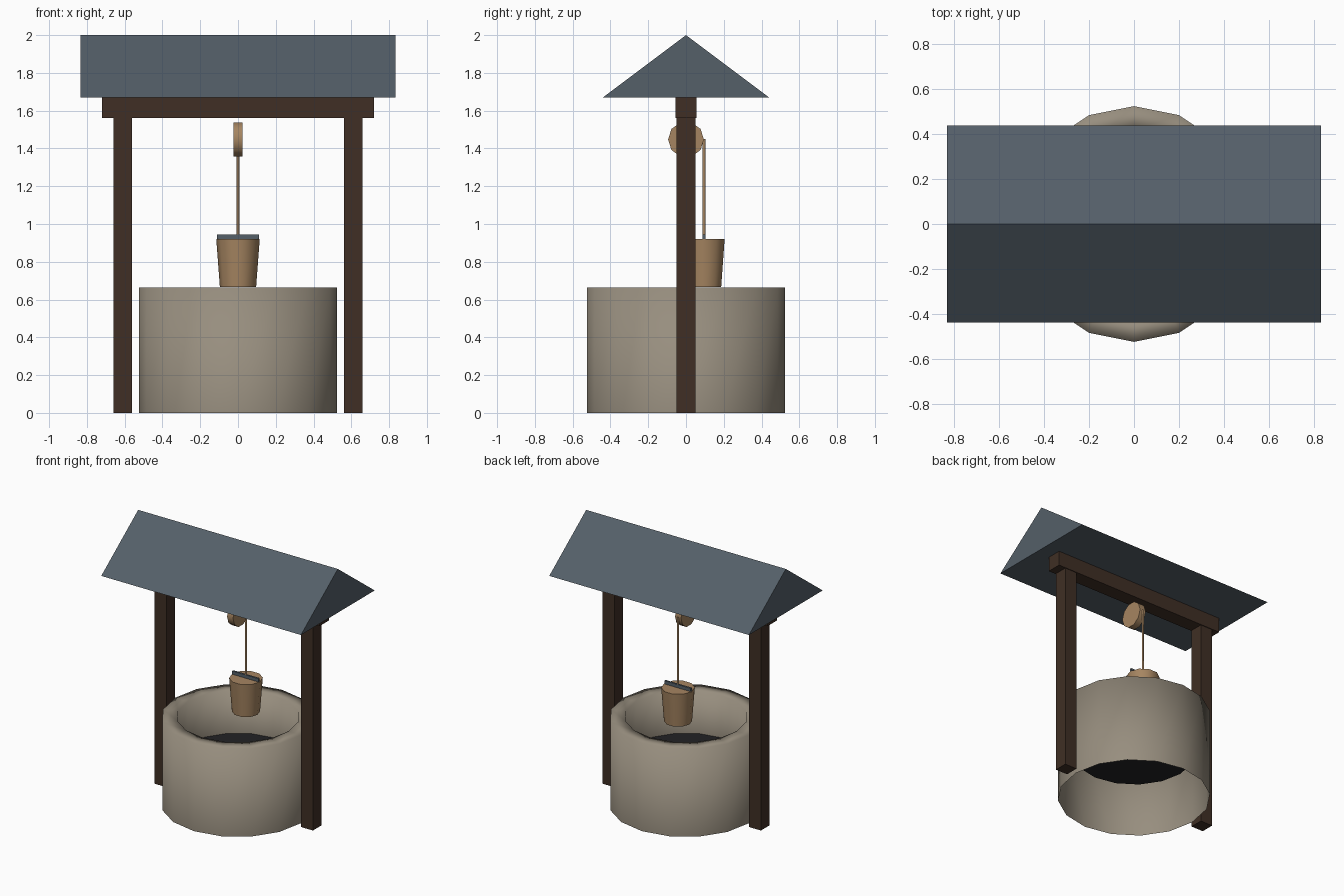
import bpy, bmesh, math

if "Cube" in bpy.data.objects:
    bpy.data.objects.remove(bpy.data.objects["Cube"])


def material(name, rgb):
    m = bpy.data.materials.new(name)
    m.diffuse_color = (*rgb, 1)
    m.use_nodes = True
    m.node_tree.nodes["Principled BSDF"].inputs["Base Color"].default_value = m.diffuse_color
    return m


SLATE = material("slate_grey", (0.09, 0.115, 0.14))
TIMBER = material("dark_timber", (0.05, 0.028, 0.018))
STONE = material("warm_stone", (0.31, 0.27, 0.21))
TAN = material("tan_wood", (0.38, 0.235, 0.12))
WATER = material("dark_water", (0.016, 0.016, 0.018))


def add(name, verts, faces, mat, smooth=None):
    me = bpy.data.meshes.new(name)
    me.from_pydata(verts, [], faces)
    me.materials.append(mat)
    ob = bpy.data.objects.new(name, me)
    bpy.context.collection.objects.link(ob)
    bm = bmesh.new()
    bm.from_mesh(me)
    bmesh.ops.recalc_face_normals(bm, faces=bm.faces)
    # shade smooth, keeping edges above the given angle sharp
    if smooth is not None:
        for f in bm.faces:
            f.smooth = True
        for e in bm.edges:
            if len(e.link_faces) == 2:
                e.smooth = e.calc_face_angle() < math.radians(smooth)
    bm.to_mesh(me)
    bm.free()
    return ob


def box(name, x0, x1, y0, y1, z0, z1, mat):
    v = [(x, y, z) for x in (x0, x1) for y in (y0, y1) for z in (z0, z1)]
    f = [(0, 1, 3, 2), (4, 6, 7, 5), (0, 4, 5, 1),
         (2, 3, 7, 6), (0, 2, 6, 4), (1, 5, 7, 3)]
    return add(name, v, f, mat)


def lathe(name, profile, sides, mat, smooth, caps=True):
    """Revolve (radius, height) points around z."""
    v, f = [], []
    for r, z in profile:
        for i in range(sides):
            a = 2 * math.pi * i / sides
            v.append((r * math.cos(a), r * math.sin(a), z))
    for k in range(len(profile) - 1):
        for i in range(sides):
            j = (i + 1) % sides
            f.append((k * sides + i, k * sides + j,
                      (k + 1) * sides + j, (k + 1) * sides + i))
    if caps:
        f.append(tuple(range(sides))[::-1])
        f.append(tuple(range(len(v) - sides, len(v))))
    return add(name, v, f, mat, smooth)


# stone well wall: open below, inner lining stops at the water
lathe("well_wall", [(0.525, 0), (0.525, 0.665), (0.42, 0.665), (0.418, 0.345)],
      16, STONE, 180, caps=False)

# water disc
ring = [(0.418 * math.cos(math.pi * i / 8), 0.418 * math.sin(math.pi * i / 8), 0.345)
        for i in range(16)]
water = add("water", ring, [tuple(range(16))], WATER)
if water.data.polygons[0].normal.z < 0:
    water.data.flip_normals()

# posts and cross beam
for side, s in (("left", -1), ("right", 1)):
    box(side + "_post", s * 0.61 - 0.05, s * 0.61 + 0.05, -0.05, 0.05, 0, 1.56, TIMBER)
box("cross_beam", -0.72, 0.72, -0.055, 0.055, 1.56, 1.67, TIMBER)

# gabled roof
roof = [(x, y, z) for x in (-0.833, 0.833)
        for y, z in ((-0.44, 1.67), (0.44, 1.67), (0, 2.0))]
add("roof", roof, [(0, 1, 2), (3, 5, 4), (0, 3, 4, 1), (1, 4, 5, 2), (2, 5, 3, 0)], SLATE)

# pulley wheel, turned so its axle runs along x
pulley = lathe("pulley", [(0.095, -0.025), (0.095, 0.025)], 10, TAN, 40)
for v in pulley.data.vertices:
    x, y, z = v.co
    v.co = (z, x, y)
pulley.location = (0, 0, 1.4475)

# rope, bucket and handle hang from the back of the pulley
rope = lathe("rope", [(0.008, 0.93), (0.008, 1.45)], 6, TAN, 65)
bucket = lathe("bucket", [(0.096, 0.667), (0.115, 0.92)], 10, TAN, 40)
for ob in (rope, bucket):
    ob.location.y = 0.095
box("bucket_handle", -0.11, 0.11, 0.088, 0.102, 0.918, 0.945, SLATE)
